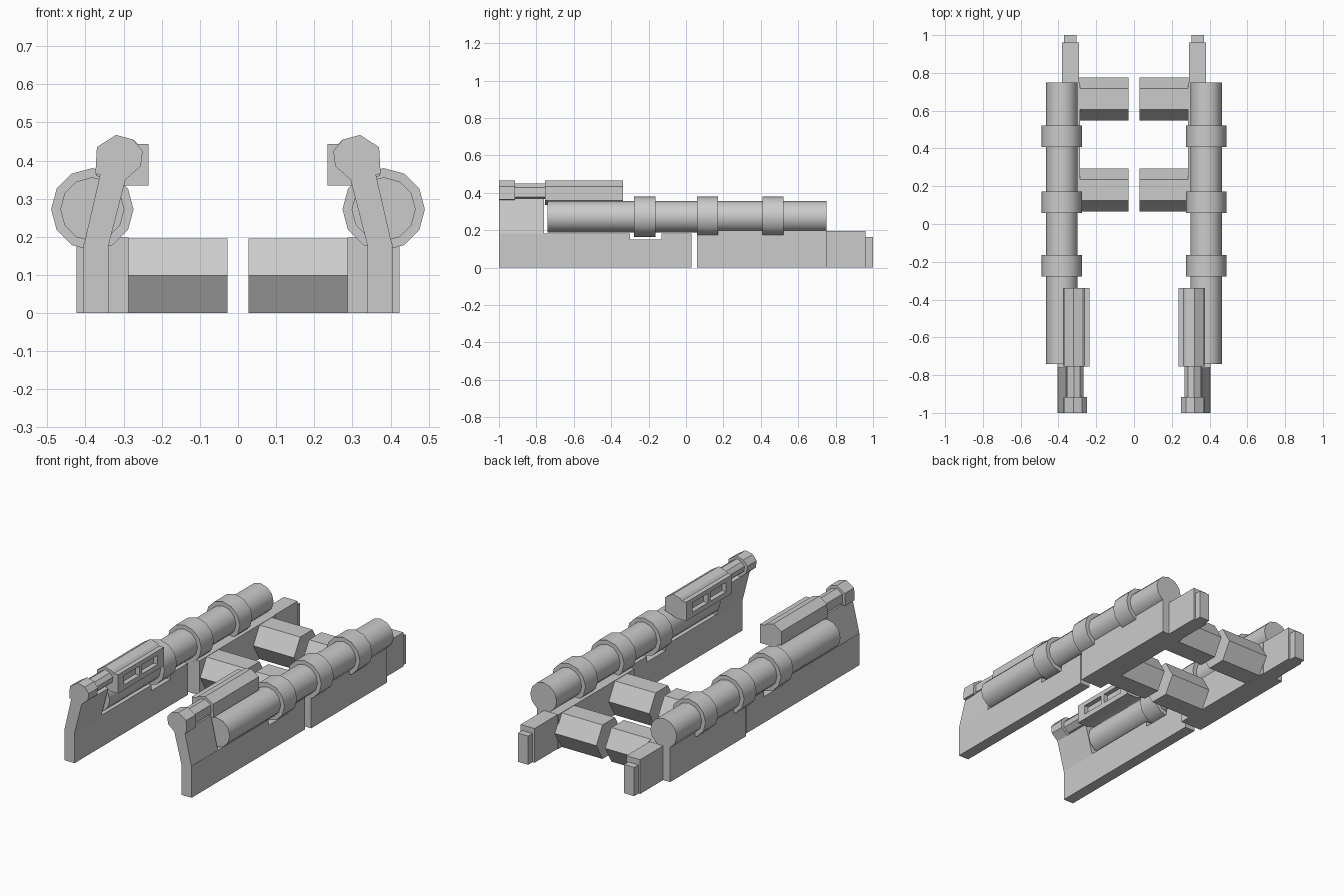
import bpy, bmesh, math

cube = bpy.data.objects.get("Cube")
if cube:
    bpy.data.objects.remove(cube, do_unlink=True)

grey = bpy.data.materials.new("plain_grey")
grey.use_nodes = True
colour = (0.6, 0.6, 0.6, 1)
grey.diffuse_color = colour
grey.node_tree.nodes["Principled BSDF"].inputs["Base Color"].default_value = colour


def prism(name, profile, start, end, axis="y", smooth=False):
    """Extrude a closed profile along x (points are y, z) or y (points are x, z), mirrored in x."""
    def place(p, d):
        return (p[0], d, p[1]) if axis == "y" else (d, p[0], p[1])
    bm = bmesh.new()
    face = bm.faces.new([bm.verts.new(place(p, start)) for p in profile])
    out = bmesh.ops.extrude_face_region(bm, geom=[face])
    moved = [v for v in out["geom"] if isinstance(v, bmesh.types.BMVert)]
    step = end - start
    bmesh.ops.translate(bm, verts=moved, vec=(0, step, 0) if axis == "y" else (step, 0, 0))
    bmesh.ops.recalc_face_normals(bm, faces=bm.faces)
    mesh = bpy.data.meshes.new(name)
    bm.to_mesh(mesh)
    bm.free()
    mesh.materials.append(grey)
    if smooth:
        for poly in mesh.polygons:
            poly.use_smooth = True
        mesh.set_sharp_from_angle(angle=math.radians(40))
    obj = bpy.data.objects.new(name, mesh)
    bpy.context.collection.objects.link(obj)
    obj.modifiers.new("both_sides", "MIRROR").use_mirror_merge = False
    return obj


def ring(u, v, radius, sides):
    return [(u + radius * math.cos(math.tau * i / sides),
             v + radius * math.sin(math.tau * i / sides)) for i in range(sides)]


def rect(u0, u1, v0, v1):
    return [(u0, v0), (u1, v0), (u1, v1), (u0, v1)]


# Long side tubes with three collars each
prism("side_tube", ring(0.382, 0.272, 0.084, 12), -0.74, 0.75, smooth=True)
for y in (-0.22, 0.115, 0.465):
    prism("tube_collar", ring(0.382, 0.272, 0.108, 12), y - 0.057, y + 0.057, smooth=True)

# Front side plates, notched under the first collar, with a leaning arm
prism("front_plate", [(-1, 0), (0.03, 0), (0.03, 0.182), (-0.13, 0.182), (-0.13, 0.15),
                      (-0.3, 0.15), (-0.3, 0.182), (-1, 0.182)], 0.34, 0.405, axis="x")
prism("leaning_arm", [(0.34, 0.175), (0.405, 0.175), (0.36, 0.37), (0.295, 0.35)], -1, -0.76)

# Rear side blocks, stepped at the back
prism("rear_block", rect(0.287, 0.424, 0, 0.198), 0.06, 0.75)
prism("rear_step", rect(0.292, 0.38, 0, 0.197), 0.75, 0.96)
prism("rear_tip", rect(0.305, 0.37, 0, 0.165), 0.96, 1.0)

# Hexagonal cross blocks reaching inward
for y in (0.18, 0.662):
    prism("cross_block", ring(y, 0.098, 0.113, 6), 0.028, 0.3, axis="x")

# Upper barrels with a faceted muzzle
muzzle = [(0.374, 0.365), (0.37, 0.435), (0.32, 0.467), (0.275, 0.455),
          (0.25, 0.425), (0.255, 0.385), (0.295, 0.35)]
prism("muzzle", muzzle, -1.0, -0.915)
prism("upper_barrel", [(0.315 + (x - 0.315) * 0.72, 0.408 + (z - 0.408) * 0.72)
                       for x, z in muzzle], -0.915, -0.75)

# Housing behind each barrel
prism("barrel_housing", [(0.372, 0.36), (0.37, 0.435), (0.32, 0.467), (0.275, 0.455),
                         (0.262, 0.443), (0.262, 0.335), (0.3, 0.335)], -0.755, -0.338)

# Window frame on the inner face of the housing
for z0, z1 in ((0.335, 0.365), (0.418, 0.443)):
    prism("frame_rail", rect(0.235, 0.262, z0, z1), -0.755, -0.338)
for y0, y1 in ((-0.755, -0.7), (-0.56, -0.535), (-0.395, -0.338)):
    prism("frame_post", rect(0.235, 0.262, 0.365, 0.418), y0, y1)
